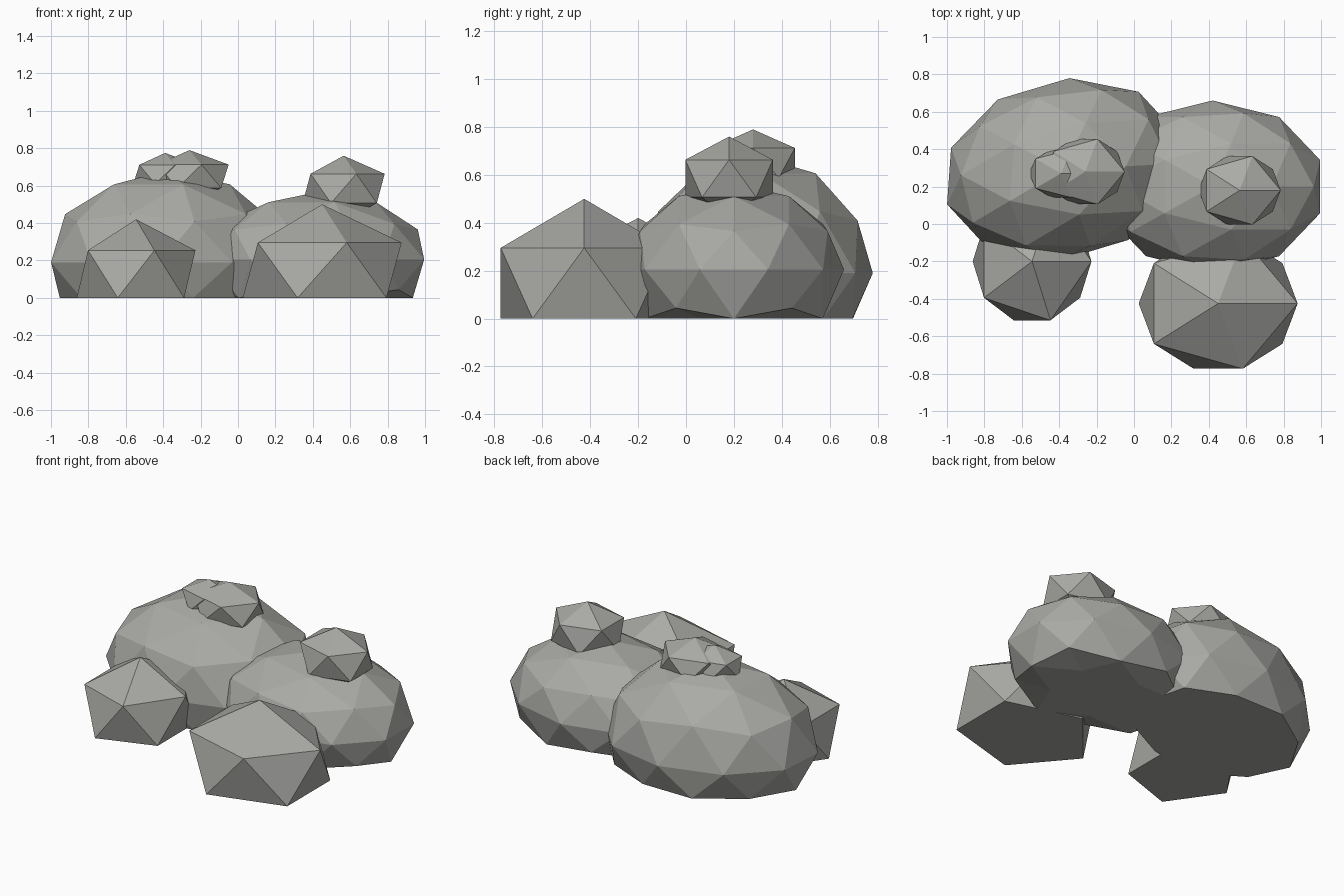
import bpy
import bmesh

if "Cube" in bpy.data.objects:
    bpy.data.objects.remove(bpy.data.objects["Cube"])

stone = bpy.data.materials.new("stone_grey")
stone.diffuse_color = (0.40, 0.40, 0.38, 1.0)
stone.use_nodes = True
stone.node_tree.nodes["Principled BSDF"].inputs["Base Color"].default_value = stone.diffuse_color


def rock(name, center, radii, detail, skew=0.0):
    """Faceted boulder: scaled icosphere with its underside flattened on the ground."""
    bm = bmesh.new()
    bmesh.ops.create_icosphere(bm, subdivisions=detail, radius=1.0)
    for v in bm.verts:
        x, y, z = v.co
        v.co.x = center[0] + radii[0] * x + skew * y
        v.co.y = center[1] + radii[1] * y + skew * x
        v.co.z = center[2] + radii[2] * z
        if v.co.z < 0.04:
            v.co.z = 0.0
    bmesh.ops.dissolve_degenerate(bm, dist=0.0001, edges=bm.edges)
    bmesh.ops.recalc_face_normals(bm, faces=bm.faces)
    mesh = bpy.data.meshes.new(name)
    bm.to_mesh(mesh)
    bm.free()
    mesh.materials.append(stone)
    obj = bpy.data.objects.new(name, mesh)
    bpy.context.collection.objects.link(obj)
    return obj


# Two large rounded boulders
rock("large_boulder_left", (-0.38, 0.29, 0.19), (0.64, 0.49, 0.49), 2, skew=0.035)
rock("large_boulder_right", (0.42, 0.20, 0.205), (0.605, 0.46, 0.36), 2)

# Two coarse rocks in front
rock("front_rock_left", (-0.545, -0.20, 0.12), (0.355, 0.37, 0.30), 1)
rock("front_rock_right", (0.45, -0.425, 0.13), (0.475, 0.41, 0.37), 1)

# Small stones resting on top
rock("top_stone_right", (0.565, 0.18, 0.585), (0.245, 0.215, 0.175), 1)
rock("top_stone_left", (-0.26, 0.28, 0.65), (0.235, 0.205, 0.14), 1)
rock("top_stone_left_small", (-0.39, 0.27, 0.66), (0.19, 0.15, 0.115), 1)
